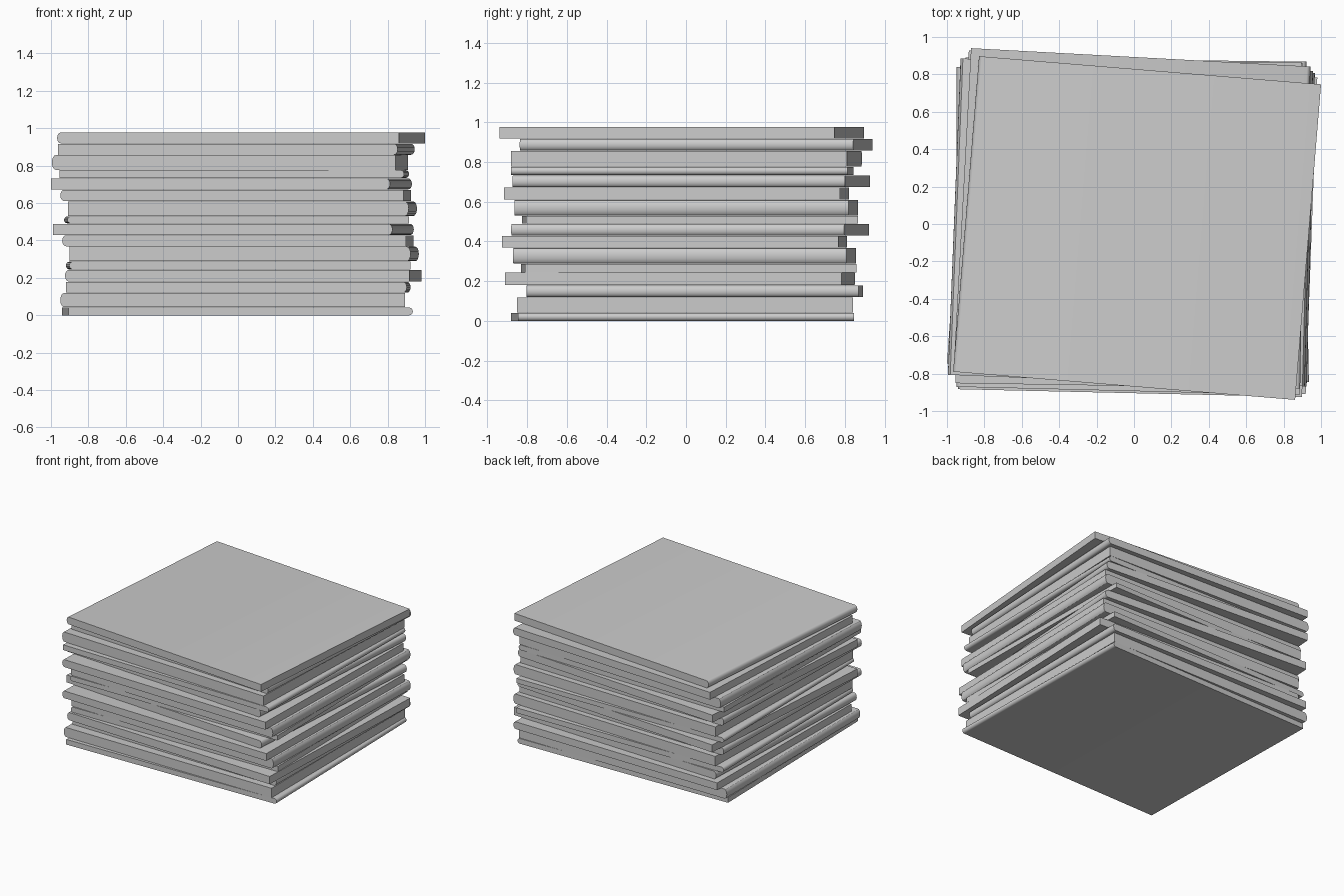
import bpy, bmesh, math

if "Cube" in bpy.data.objects:
    bpy.data.objects.remove(bpy.data.objects["Cube"])

# Stack of thin books: (z top, x min, x max, y min, y max, angle in degrees, spine side)
books = [
    (0.043, -0.94, 0.935, -0.88, 0.845, 1.1, 1),
    (0.121, -0.95, 0.893, -0.85, 0.84, 0.0, -1),
    (0.181, -0.92, 0.923, -0.803, 0.89, -0.7, 1),
    (0.245, -0.925, 0.98, -0.91, 0.85, -2.1, -1),
    (0.289, -0.92, 0.922, -0.83, 0.857, 0.6, -1),
    (0.369, -0.902, 0.967, -0.87, 0.855, -1.5, 1),
    (0.429, -0.94, 0.937, -0.925, 0.81, -1.3, -1),
    (0.491, -0.99, 0.94, -0.88, 0.92, -3.9, 1),
    (0.531, -0.93, 0.913, -0.825, 0.867, 0.6, -1),
    (0.611, -0.91, 0.957, -0.863, 0.865, -1.5, 1),
    (0.673, -0.95, 0.925, -0.915, 0.82, -1.4, -1),
    (0.734, -1.0, 0.93, -0.873, 0.927, -4.0, 1),
    (0.778, -0.955, 0.915, -0.88, 0.842, -0.9, 1),
    (0.858, -0.995, 0.91, -0.88, 0.885, -2.3, -1),
    (0.919, -0.962, 0.945, -0.837, 0.94, -3.1, 1),
    (0.979, -0.967, 1.0, -0.94, 0.897, -4.7, -1),
]
BULGE, SEG, GAP = 0.02, 8, 0.002


def book(name, width, depth, height, side):
    """Slab with one rounded spine, profile in x/z swept along y."""
    hw = width / 2
    prof = [(-hw, 0), (hw - BULGE, 0)]
    for i in range(1, SEG):
        a = -math.pi / 2 + math.pi * i / SEG
        prof.append((hw - BULGE + BULGE * math.cos(a), height / 2 * (1 + math.sin(a))))
    prof += [(hw - BULGE, height), (-hw, height)]
    bm = bmesh.new()
    face = bm.faces.new([bm.verts.new((x * side, -depth / 2, z)) for x, z in prof])
    ext = bmesh.ops.extrude_face_region(bm, geom=[face])
    moved = [v for v in ext["geom"] if isinstance(v, bmesh.types.BMVert)]
    bmesh.ops.translate(bm, verts=moved, vec=(0, depth, 0))
    bmesh.ops.recalc_face_normals(bm, faces=bm.faces)
    me = bpy.data.meshes.new(name)
    bm.to_mesh(me)
    bm.free()
    ob = bpy.data.objects.new(name, me)
    bpy.context.collection.objects.link(ob)
    return ob


# Stack them from the bottom up
z = 0.0
for i, (top, x0, x1, y0, y1, deg, side) in enumerate(books):
    a = math.radians(deg)
    c, s = math.cos(a), abs(math.sin(a))
    bx, by = x1 - x0, y1 - y0
    det = c * c - s * s
    w, d = (bx * c - by * s) / det, (by * c - bx * s) / det
    ob = book(f"book_{i + 1:02d}", w, d, top - z - GAP, side)
    ob.location = ((x0 + x1) / 2, (y0 + y1) / 2, z)
    ob.rotation_euler.z = a
    bpy.ops.object.select_all(action='DESELECT')
    ob.select_set(True)
    bpy.context.view_layer.objects.active = ob
    bpy.ops.object.shade_smooth_by_angle(angle=math.radians(30))
    z = top
